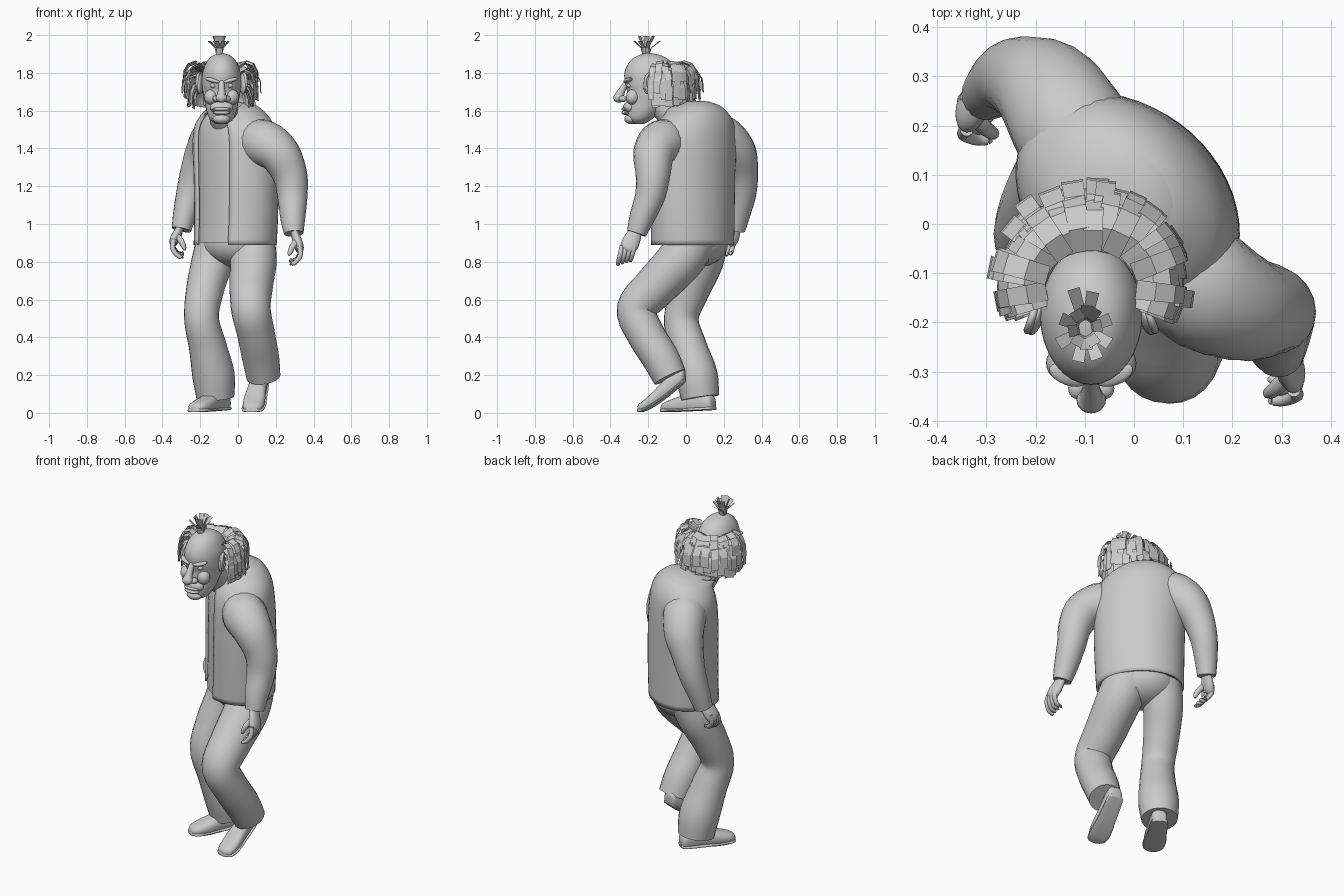
import bpy, bmesh, math, random
from mathutils import Vector

if "Cube" in bpy.data.objects:
    bpy.data.objects.remove(bpy.data.objects["Cube"])
random.seed(4)
U, F = Vector((.707, -.707, 0)), Vector((-.707, -.707, 0))   # torso sideways / facing axes
CX = -.087                                                   # head centre line

def finish(name, bm, angle=50):
    bmesh.ops.recalc_face_normals(bm, faces=bm.faces)
    me = bpy.data.meshes.new(name)
    bm.to_mesh(me)
    bm.free()
    ob = bpy.data.objects.new(name, me)
    bpy.context.collection.objects.link(ob)
    if angle:
        bpy.ops.object.select_all(action='DESELECT')
        ob.select_set(True)
        bpy.context.view_layer.objects.active = ob
        bpy.ops.object.shade_smooth_by_angle(angle=math.radians(angle))
    return ob

def spline(pts, n=5):
    out = []
    for i in range(len(pts) - 1):
        q = [pts[max(0, min(len(pts) - 1, i + k))] for k in (-1, 0, 1, 2)]
        for s in range(n):
            t = s / n
            out.append(tuple(.5 * (2*b + (c-a)*t + (2*a-5*b+4*c-d)*t*t + (3*b-a-3*c+d)*t**3)
                             for a, b, c, d in zip(*q)))
    return out + [tuple(pts[-1])]

def loft(name, rings, closed=True, caps=True, angle=50):
    bm = bmesh.new()
    R = [[bm.verts.new(p) for p in r] for r in rings]
    n = len(R[0])
    for a, b in zip(R, R[1:]):
        for i in range(n if closed else n - 1):
            j = (i + 1) % n
            bm.faces.new((a[i], a[j], b[j], b[i]))
    if caps:
        bm.faces.new(R[0])
        bm.faces.new(R[-1])
    return finish(name, bm, angle)

def tube(name, pts, sides=20, flat=1.0, n=5):
    """Tube through (x, y, z, radius) points; flat squeezes it along x."""
    P = spline(pts, n)
    rings = []
    for i, p in enumerate(P):
        t = (Vector(P[min(i+1, len(P)-1)][:3]) - Vector(P[max(i-1, 0)][:3])).normalized()
        x = Vector((1, 0, 0))
        a = (x - t * x.dot(t)).normalized()
        b = t.cross(a)
        rings.append([Vector(p[:3]) + p[3] * (a * flat * math.cos(w) + b * math.sin(w))
                      for w in (math.tau * k / sides for k in range(sides))])
    return loft(name, rings)

def ball(name, loc, scale, rot=(0, 0, 0)):
    bpy.ops.mesh.primitive_uv_sphere_add(segments=20, ring_count=12, radius=1, location=loc, rotation=rot)
    ob = bpy.context.object
    ob.name, ob.scale = name, scale
    bpy.ops.object.shade_smooth()
    return ob

# Torso sections: z, cx, cy, half width, half depth, forward tilt
SECT = [(.89, -.015, .035, .235, .19, 0), (1.05, -.01, .035, .24, .19, 0), (1.25, -.01, .035, .245, .19, 0),
        (1.42, -.015, .04, .25, .185, .0), (1.53, -.025, .045, .225, .17, .02), (1.6, -.045, .035, .15, .13, .03),
        (1.61, -.075, -.02, .095, .09, .03)]

def torso(name, grow, gap, closed, n=44, low=0):
    rings = []
    for z, cx, cy, a, b, tilt in spline(SECT, 4):
        ring = []
        for k in range(n):
            w = math.radians(gap) + (math.tau - 2*math.radians(gap)) * k / (n if closed else n - 1)
            p = Vector((cx, cy, z + low - tilt * math.cos(w)))
            ring.append(p + U * (a + grow) * math.sin(w) + F * (b + grow) * math.cos(w))
        rings.append(ring)
    return loft(name, rings, closed, closed)

# Open jacket over a closed shirt
jacket = torso("jacket", 0, 29, False)
m = jacket.modifiers.new("thickness", 'SOLIDIFY')
m.thickness, m.offset = .012, 0
torso("shirt", -.014, 0, True, low=.012)

# Sleeves
tube("left_sleeve", [(.08, -.07, 1.44, .11), (.14, -.13, 1.425, .125), (.22, -.17, 1.37, .11), (.275, -.175, 1.26, .092),
                     (.288, -.19, 1.15, .08), (.29, -.235, 1.03, .066), (.295, -.262, .95, .052)])
tube("right_sleeve", [(-.09, .13, 1.46, .11), (-.125, .19, 1.455, .12), (-.17, .262, 1.38, .11), (-.215, .292, 1.28, .09),
                      (-.25, .298, 1.17, .076), (-.28, .28, 1.06, .063), (-.3, .262, .97, .052)])

# Trousers
ball("trouser_seat", (-.015, .05, .9), (.19, .165, .13), (0, 0, math.radians(-35)))
tube("left_trouser_leg", [(.06, .04, .93, .13), (.08, -.03, .81, .125), (.07, -.16, .67, .115), (.068, -.262, .55, .105),
                          (.095, -.215, .42, .1), (.12, -.135, .29, .098), (.135, -.085, .19, .09)], 24)
tube("right_trouser_leg", [(-.09, .1, .93, .125), (-.135, .085, .8, .112), (-.175, .025, .65, .1), (-.193, -.025, .5, .092),
                           (-.16, .01, .35, .1), (-.13, .055, .2, .112), (-.12, .075, .08, .1)], 24)

# Shoes: profile of position, half width, height
SHOE = [(0, .02, .05), (.04, .04, .08), (.22, .046, .105), (.45, .05, .098), (.7, .058, .075),
        (.9, .05, .055), (.98, .03, .04), (1, .01, .025)]

def shoe(name, heel, toe, lift):
    heel, toe = Vector((*heel, 0)), Vector((*toe, 0))
    d = (toe - heel).normalized()
    side = Vector((-d.y, d.x, 0))
    for part, wide, tall in (("upper", 0, None), ("sole", .006, .02)):
        rings = []
        for s, hw, h in spline(SHOE, 3):
            h, ring = tall or h, []
            for k in range(20):
                w = math.tau * k / 20
                sn = math.sin(w)
                sn = -abs(sn) ** .4 if sn < 0 else sn
                cs = math.copysign(abs(math.cos(w)) ** .7, math.cos(w))
                up = .004 + h * (.5 + .5 * sn) + lift * max(0, .92 - s) ** 1.3
                ring.append(heel + (toe - heel) * s + side * (hw + wide) * cs + Vector((0, 0, up)))
            rings.append(ring)
        loft(name + "_" + part, rings)

shoe("left_shoe", (.122, -.005), (.07, -.255), .18)
shoe("right_shoe", (-.065, .145), (-.235, -.125), .012)

# Hands with curled fingers
def hand(side, wrist, knuckle, inward):
    w, k = Vector(wrist), Vector(knuckle)
    mid = w.lerp(k, .6)
    tube(side + "_palm", [(*w, .034), (*mid, .046), (*k, .043), (*(k + Vector((0, -.008, -.015))), .03)], 16, .55)
    for i in range(4):
        b = k + Vector((0, -.033 + i * .022, .004 * i))
        offs = [(0, 0, .01, .014), (-.006, -.01, -.035, .0135), (.018, -.02, -.073, .012),
                (.042, -.022, -.085 + .004 * i, .010), (.05, -.022, -.084, .005)]
        tube(side + "_finger", [(b.x + inward * x, b.y + y, b.z + z, r) for x, y, z, r in offs], 10, 1, 3)
    tube(side + "_thumb", [(mid.x, mid.y - .02, mid.z, .018), (mid.x + inward * .025, mid.y - .045, mid.z - .03, .016),
                           (mid.x + inward * .04, mid.y - .055, mid.z - .065, .012),
                           (mid.x + inward * .042, mid.y - .056, mid.z - .078, .005)], 10, 1, 3)

hand("left", (.296, -.265, .965), (.325, -.305, .873), -1)
hand("right", (-.303, .258, .985), (-.34, .225, .908), 1)

# Neck and head: z, front y, back y, half width
tube("neck", [(-.05, .0, 1.5, .085), (-.075, -.07, 1.58, .08), (CX, -.15, 1.66, .075)])
SKULL = [(1.53, -.28, -.22, .03), (1.555, -.308, -.18, .062), (1.6, -.318, -.13, .08), (1.65, -.315, -.09, .09),
         (1.7, -.312, -.06, .1), (1.74, -.322, -.05, .104), (1.8, -.326, -.045, .101), (1.855, -.302, -.075, .081),
         (1.89, -.258, -.125, .05), (1.905, -.205, -.185, .008)]
loft("head", [[(CX + hw * math.cos(w), (f + b) / 2 + (b - f) / 2 * math.sin(w), z)
               for w in (math.tau * k / 32 for k in range(32))] for z, f, b, hw in spline(SKULL, 4)], angle=80)

# Face
tube("nose_bridge", [(CX, -.312, 1.752, .016), (CX, -.335, 1.715, .018), (CX, -.355, 1.675, .026)], 14)
ball("nose_tip", (CX, -.357, 1.668), (.03, .028, .026))
ball("upper_lip", (CX, -.318, 1.608), (.05, .024, .011))
ball("lower_lip", (CX, -.316, 1.589), (.046, .026, .012))
ball("muzzle", (CX, -.298, 1.617), (.062, .035, .034))
ball("chin", (CX, -.292, 1.556), (.046, .035, .027))
for name, s in (("right", -1), ("left", 1)):
    ball(name + "_nostril", (CX + s * .028, -.334, 1.663), (.019, .022, .017))
    ball(name + "_cheek", (CX + s * .056, -.283, 1.672), (.036, .036, .04))
    ball(name + "_brow", (CX + s * .046, -.306, 1.76), (.042, .022, .012), (0, s * math.radians(-14), s * .35))
    ball(name + "_eye", (CX + s * .043, -.298, 1.733), (.018, .016, .014))
    ball(name + "_ear", (CX + s * .112, -.193, 1.742), (.014, .034, .055), (math.radians(-12), 0, s * .35))
    bpy.ops.mesh.primitive_torus_add(major_radius=.032, minor_radius=.008, major_segments=24, minor_segments=8,
                                     location=(CX + s * .12, -.19, 1.748), rotation=(0, math.pi / 2, s * .35))
    rim = bpy.context.object
    rim.name, rim.scale = name + "_ear_rim", (1.4, .9, 1)
    bpy.ops.object.shade_smooth()

# Hair made of flat strips
def strip(bm, pts, side, w0, w1):
    rows = []
    for i, p in enumerate(pts):
        w = w0 + (w1 - w0) * i / (len(pts) - 1)
        rows.append([bm.verts.new(p - side * w / 2), bm.verts.new(p + side * w / 2)])
    for a, b in zip(rows, rows[1:]):
        bm.faces.new((a[0], a[1], b[1], b[0]))

bm = bmesh.new()
for z0, count, reach, drop in ((1.83, 19, .9, .08), (1.80, 21, 1, .1), (1.76, 21, .9, .1), (1.72, 21, .75, .09), (1.69, 17, .55, .07)):
    for i in range(count):
        w = math.radians(-18 + 216 * i / (count - 1) + random.uniform(-4, 4))
        out = Vector((math.cos(w), math.sin(w), 0))
        base = Vector((CX + .092 * out.x, -.125 + .07 * out.y, z0 + random.uniform(-.01, .01)))
        r = reach * random.uniform(.85, 1.1) * (.105 + .03 * max(0, out.y))
        side = Vector((-out.y, out.x, random.uniform(-.25, .25))).normalized()
        prof = ((0, 0), (.4, .025), (.8, .01), (1, -.35 * drop), (1.03, -drop))
        strip(bm, [base + out * r * a + Vector((0, 0, b)) for a, b in prof], side, .04, random.uniform(.03, .05))
finish("side_hair", bm, 0)

# Upright tuft on the crown
bm = bmesh.new()
for i in range(16):
    w = math.tau * i / 16 + random.uniform(-.15, .15)
    out = Vector((math.cos(w) * .75, math.sin(w), 0))
    base = Vector((CX - .012, -.212, 1.885)) + out * .015
    r, h = (.065, .085) if i % 2 else (.035, .11)
    r *= random.uniform(.8, 1.1)
    pts = [base, base + out * r * .2 + Vector((0, 0, h * .55)), base + out * r + Vector((0, 0, h))]
    strip(bm, pts, Vector((-out.y, out.x, 0)).normalized(), .016, .026)
finish("crown_tuft", bm, 0)
